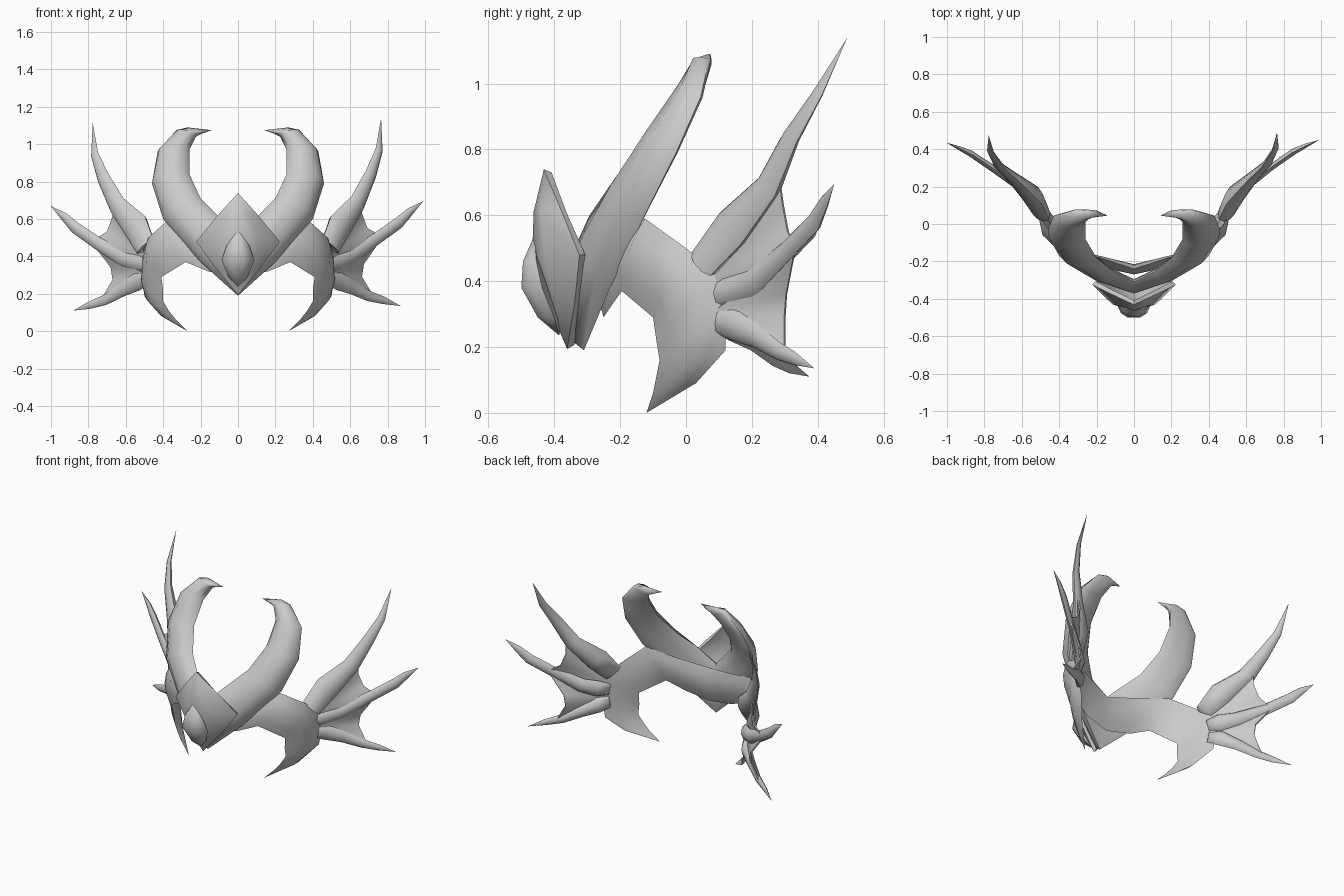
import bpy
import bmesh
import math
from mathutils import Vector

cube = bpy.data.objects.get("Cube")
if cube:
    bpy.data.objects.remove(cube, do_unlink=True)

GREY = (0.6, 0.6, 0.6, 1)
metal = bpy.data.materials.new("plain grey")
metal.use_nodes = True
metal.diffuse_color = GREY
metal.node_tree.nodes["Principled BSDF"].inputs["Base Color"].default_value = GREY


def loft(name, rings, closed=True, caps=False, mirror=False, thickness=0):
    """Skin equal-length rings of points, then mirror, thicken and smooth."""
    bm = bmesh.new()
    rows = [[bm.verts.new(p) for p in ring] for ring in rings]
    n = len(rows[0])
    for a, b in zip(rows, rows[1:]):
        for i in range(n if closed else n - 1):
            j = (i + 1) % n
            bm.faces.new((a[i], a[j], b[j], b[i]))
    if caps:
        bm.faces.new(rows[0])
    bmesh.ops.remove_doubles(bm, verts=bm.verts, dist=0.0005)
    bmesh.ops.recalc_face_normals(bm, faces=bm.faces)
    mesh = bpy.data.meshes.new(name)
    bm.to_mesh(mesh)
    bm.free()
    mesh.materials.append(metal)
    obj = bpy.data.objects.new(name, mesh)
    bpy.context.collection.objects.link(obj)
    bpy.ops.object.select_all(action='DESELECT')
    obj.select_set(True)
    bpy.context.view_layer.objects.active = obj
    if mirror:
        obj.modifiers.new("mirror", 'MIRROR')
        bpy.ops.object.modifier_apply(modifier="mirror")
    if thickness:
        shell = obj.modifiers.new("shell", 'SOLIDIFY')
        shell.thickness = thickness
        shell.offset = 0
        bpy.ops.object.modifier_apply(modifier="shell")
    bpy.ops.object.shade_smooth_by_angle(angle=math.radians(66))
    return obj


def oval(centre, a, front, back, sides):
    """Ring with half width a and separate bulges to the front and back."""
    ring = []
    for i in range(sides):
        t = 2 * math.pi * i / sides
        bulge = front if math.sin(t) > 0 else back
        ring.append(centre + a * math.cos(t) + bulge * abs(math.sin(t)))
    return ring


def tangent(points, i):
    return (points[min(i + 1, len(points) - 1)] - points[max(i - 1, 0)]).normalized()


# Cheek band: top edge, bottom edge, outward and inward bulge for each section
band = [
    ((0, -.24, .51), (0, -.25, .29), .025, .03),
    ((.20, -.175, .55), (.16, -.23, .32), .025, .03),
    ((.38, -.125, .59), (.28, -.195, .37), .04, .025),
    ((.48, 0, .50), (.41, -.10, .29), .045, .01),
    ((.51, .10, .42), (.40, -.09, .22), .04, .005),
    ((.52, .12, .30), (.40, -.08, .16), .035, .005),
    ((.50, .12, .19), (.37, -.09, .11), .03, .005),
    ((.42, .03, .09), (.33, -.10, .06), .02, .005),
    ((.27, -.12, 0), (.27, -.12, 0), 0, 0),
]
rings = []
for top, bottom, outer, inner in band:
    top, bottom = Vector(top), Vector(bottom)
    mid = (top + bottom) / 2
    out = Vector((mid.x * 1.6, mid.y - .1, 0)).normalized()
    ring = [top.lerp(bottom, k / 4) + out * outer * (1 - (k / 2 - 1) ** 2) for k in range(5)]
    ring += [top.lerp(bottom, k / 4) - out * inner * (1 - (k / 2 - 1) ** 2) for k in (3, 2, 1)]
    rings.append(ring)
loft("cheek_band", rings, mirror=True)

# Horns: inner edge, outer edge, front bulge; the back is flatter
horn = [
    ((0, -.31, .51), (0, -.31, .19), .065),
    ((.11, -.255, .62), (.20, -.235, .37), .075),
    ((.20, -.18, .71), (.40, -.125, .60), .08),
    ((.26, -.08, .84), (.46, -.03, .79), .075),
    ((.26, .015, .97), (.43, .045, .96), .062),
    ((.225, .06, 1.04), (.33, .07, 1.075), .05),
    ((.19, .065, 1.058), (.27, .07, 1.09), .035),
    ((.14, .045, 1.075), (.14, .045, 1.075), 0),
]
centres = [(Vector(i) + Vector(o)) / 2 for i, o, _ in horn]
rings = []
for k, (inner, outer, bulge) in enumerate(horn):
    across = (Vector(outer) - Vector(inner)) / 2
    front = across.cross(tangent(centres, k)).normalized()
    if k == 0 or front.y > 0:
        front = Vector((0, -1, 0)) if k == 0 else -front
    rings.append(oval(centres[k], across, front * bulge, -front * bulge * .25, 10))
loft("horns", rings, mirror=True)

# Diamond brow plate: height, half width, middle y, side y
plate = [(.735, 0, -.42, -.42), (.61, .105, -.45, -.37), (.48, .215, -.455, -.315),
         (.34, .11, -.41, -.33), (.20, 0, -.35, -.35)]
rings = [[(w * u, side + (mid - side) * (1 - u * u), z) for u in (-1, -.5, 0, .5, 1)]
         for z, w, mid, side in plate]
loft("brow_plate", rings, closed=False, thickness=.025)

# Rounded gem: height, half width, front y, back y
gem = [(.54, 0, -.46, -.46), (.46, .06, -.495, -.45), (.38, .088, -.50, -.43),
       (.29, .05, -.45, -.395), (.235, 0, -.385, -.385)]
section = ((-1, .9), (-.8, .35), (-.4, 0), (.4, 0), (.8, .35), (1, .9), (0, 1.4))
rings = [[(w * u, front + (back - front) * v, z) for u, v in section]
         for z, w, front, back in gem]
loft("brow_gem", rings)

# Wing spines: path points with radius
spines = {
    "upper": [(.495, .05, .455, .062), (.545, .14, .565, .075), (.64, .25, .69, .05),
              (.71, .32, .84, .036), (.755, .40, .97, .023), (.765, .49, 1.14, 0)],
    "middle": [(.49, .085, .36, .035), (.535, .14, .375, .052), (.61, .21, .405, .045),
               (.73, .30, .487, .033), (.86, .39, .58, .032), (.92, .42, .64, .022),
               (.99, .45, .695, 0)],
    "lower": [(.49, .085, .28, .035), (.535, .14, .27, .05), (.61, .21, .235, .038),
              (.70, .28, .188, .028), (.78, .33, .165, .02), (.87, .39, .135, 0)],
}
# Web rims run from one spine to the next in a scalloped curve
webs = {
    "upper": [(.50, .05, .46), (.56, .16, .57), (.67, .28, .74), (.66, .295, .63),
              (.69, .31, .55), (.76, .33, .51), (.60, .20, .40), (.51, .10, .36)],
    "lower": [(.60, .20, .40), (.76, .33, .49), (.67, .305, .36), (.66, .30, .29),
              (.72, .30, .19), (.60, .20, .245)],
}
WING_NORMAL = Vector((-.5, .86, 0))


def place(p, side):
    """Put a wing point on its side; the right wing droops slightly."""
    p = Vector(p)
    if side < 0:
        droop = max(0, min(1, (p.x - .5) / .25))
        p += Vector((.012, -.015, -.025)) * droop
    return Vector((p.x * side, p.y, p.z))


for side, label in ((1, "left"), (-1, "right")):
    for part, path in spines.items():
        points = [Vector(p[:3]) for p in path]
        rings = []
        for k, p in enumerate(points):
            r = path[k][3]
            wide = tangent(points, k).cross(WING_NORMAL).normalized() * r
            inward = WING_NORMAL * (r * .3 + r * r * 8)
            ring = oval(p, wide, inward, -WING_NORMAL * r * .5, 8)
            rings.append([place(q, side) for q in ring])
        loft(f"{label}_{part}_wing_spine", rings, caps=True)
    for part, rim in webs.items():
        root = (.505, .09, .41 if part == "upper" else .31)
        rings = [[place(root, side), place(p, side)] for p in rim]
        loft(f"{label}_{part}_wing_web", rings, closed=False, thickness=.008)
